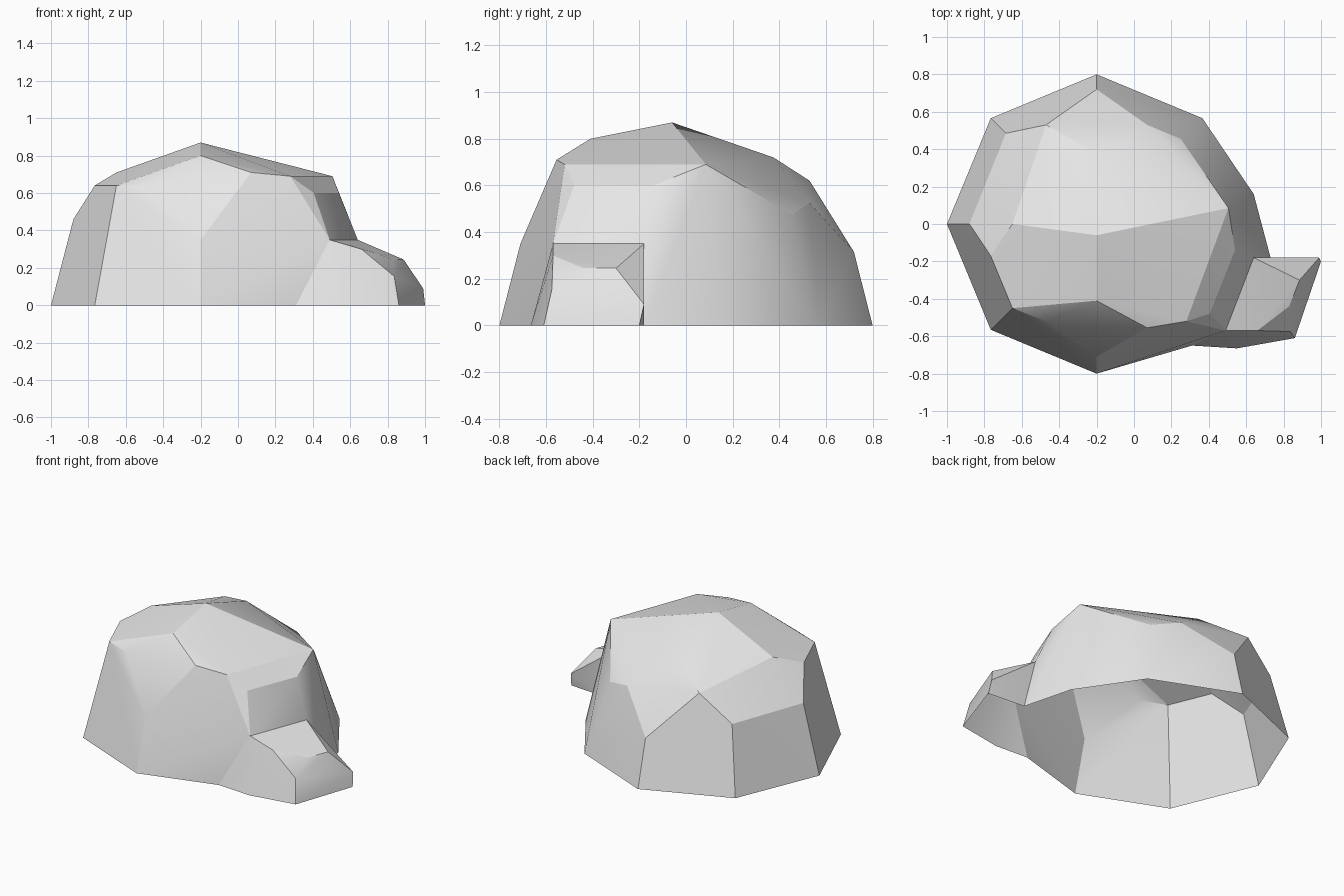
import bpy, bmesh, math
from mathutils import Vector

if "Cube" in bpy.data.objects:
    bpy.data.objects.remove(bpy.data.objects["Cube"])

stone = bpy.data.materials.new("pale grey stone")
stone.diffuse_color = (0.8, 0.8, 0.8, 1)
stone.use_nodes = True
stone.node_tree.nodes["Principled BSDF"].inputs["Base Color"].default_value = stone.diffuse_color

# Opening shared by the boulder and its side ledge
socket = [(.31, -.65, 0), (.49, -.57, .35), (.64, -.18, .35), (.73, -.18, 0)]

# Boulder: octagonal foot, shoulder facets, crown
foot = [(-.2 + .8 * math.cos(k * math.pi / 4), .8 * math.sin(k * math.pi / 4), 0)
        for k in range(1, 7)] + [(.64, .16, 0)]
shoulder = [(-.2, -.71, .35), (-.47, -.52, .64), (-.65, -.45, .64), (-.766, -.17, .64),
            (-.88, 0, .46), (-.685, .485, .45), (-.47, .53, .62), (-.2, .72, .315),
            (.07, .53, .525), (.25, .455, .475), (.505, .085, .69), (.54, -.14, .6),
            (.405, -.48, .6), (.28, -.52, .69), (.07, -.555, .71)]
crown = [(-.2, -.41, .8), (-.65, 0, .71), (-.2, .375, .72), (-.2, -.06, .87)]

# Low ledge sticking out at the front right
ledge = [(.55, -.665, 0), (.86, -.61, 0), (1, -.2, 0), (.99, -.18, .09),
         (.835, -.575, .155), (.66, -.57, .30), (.83, -.44, .245), (.885, -.30, .245)]


def add_shell(bm, points):
    """Faceted hull, left open underneath and at the socket."""
    part = bmesh.new()
    for p in points:
        part.verts.new(p)
    bmesh.ops.convex_hull(part, input=part.verts[:])
    opening = [Vector(p) for p in socket]

    def in_socket(v):
        return any((v.co - p).length < 1e-4 for p in opening)

    drop = [f for f in part.faces
            if all(v.co.z < 1e-4 for v in f.verts) or all(in_socket(v) for v in f.verts)]
    bmesh.ops.delete(part, geom=drop, context='FACES')
    bmesh.ops.recalc_face_normals(part, faces=part.faces[:])
    mesh = bpy.data.meshes.new("shell")
    part.to_mesh(mesh)
    part.free()
    bm.from_mesh(mesh)
    bpy.data.meshes.remove(mesh)


bm = bmesh.new()
add_shell(bm, foot + socket + shoulder + crown)
add_shell(bm, ledge + socket)
bmesh.ops.remove_doubles(bm, verts=bm.verts[:], dist=1e-4)
bmesh.ops.delete(bm, geom=[v for v in bm.verts if not v.link_faces], context='VERTS')

mesh = bpy.data.meshes.new("boulder")
bm.to_mesh(mesh)
bm.free()
mesh.materials.append(stone)
boulder = bpy.data.objects.new("boulder", mesh)
bpy.context.collection.objects.link(boulder)
bpy.context.view_layer.objects.active = boulder
boulder.select_set(True)
bpy.ops.object.shade_smooth_by_angle(angle=math.radians(20))
